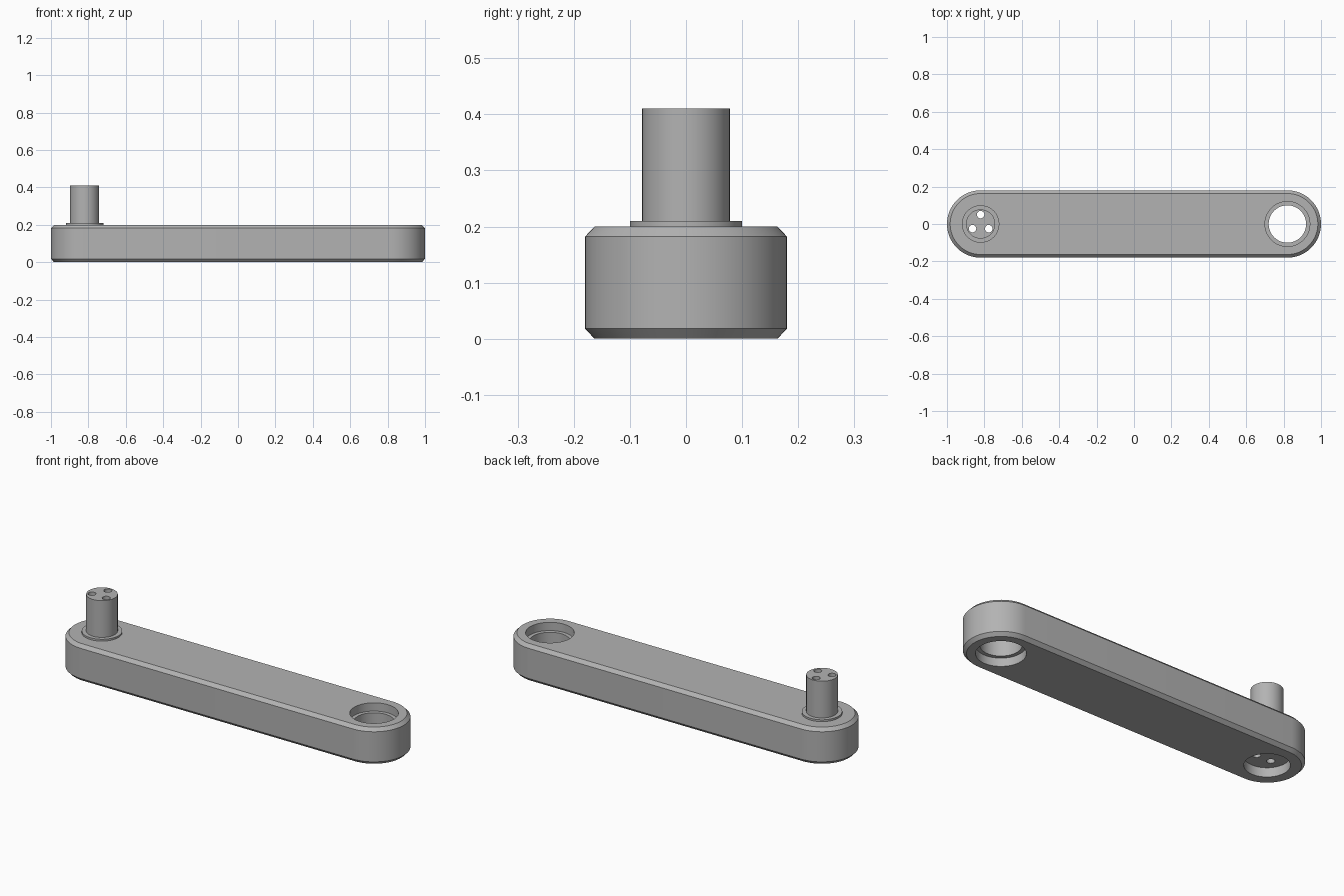
import bpy
import bmesh
from math import sin, cos, pi, radians

cube = bpy.data.objects.get("Cube")
if cube:
    bpy.data.objects.remove(cube, do_unlink=True)

END = 0.82      # distance of each round end's centre from the middle
SEG = 64

grey = bpy.data.materials.new("satin grey")
grey.use_nodes = True
colour = (0.45, 0.45, 0.45, 1)
grey.diffuse_color = colour
grey.node_tree.nodes["Principled BSDF"].inputs["Base Color"].default_value = colour


def stack(name, rings, x=0, y=0, half=0):
    """Closed solid from (radius, z) rings; half stretches the circles into slots."""
    bm = bmesh.new()
    count = SEG + 2 if half else SEG
    loops = []
    for r, z in rings:
        loop = []
        for i in range(count):
            if half:
                side = 1 if i <= SEG // 2 else -1
                step = i if side > 0 else i - 1
                a = 2 * pi * step / SEG - pi / 2
            else:
                side, a = 0, 2 * pi * i / SEG
            loop.append(bm.verts.new((x + side * half + r * cos(a), y + r * sin(a), z)))
        loops.append(loop)
    for low, high in zip(loops, loops[1:]):
        for i in range(count):
            j = (i + 1) % count
            bm.faces.new((low[i], low[j], high[j], high[i]))
    bm.faces.new(loops[0][::-1])
    bm.faces.new(loops[-1])
    mesh = bpy.data.meshes.new(name)
    bm.to_mesh(mesh)
    bm.free()
    mesh.materials.append(grey)
    obj = bpy.data.objects.new(name, mesh)
    bpy.context.collection.objects.link(obj)
    return obj


def activate(obj):
    bpy.ops.object.select_all(action='DESELECT')
    obj.select_set(True)
    bpy.context.view_layer.objects.active = obj


def cut(obj, cutter):
    cutter.hide_render = True
    mod = obj.modifiers.new("cut", 'BOOLEAN')
    mod.operation = 'DIFFERENCE'
    mod.solver = 'EXACT'
    mod.object = cutter
    activate(obj)
    bpy.ops.object.modifier_apply(modifier=mod.name)


# Chamfered bar with rounded ends
arm = stack("arm", [(0.163, 0), (0.18, 0.018), (0.18, 0.182), (0.163, 0.2)], half=END)

# Shouldered pin standing on one end
pin = stack("pin", [(0.1, 0.2), (0.1, 0.21), (0.078, 0.21), (0.078, 0.41)], x=-END)

cutters = []

# Through hole with a wider seat at each mouth, leaving a lip in the middle
socket = stack("socket_cutter", [(0.12, -0.1), (0.12, 0.045), (0.1, 0.045),
                                 (0.1, 0.155), (0.12, 0.155), (0.12, 0.3)], x=END)
# Round recess under the pin
recess = stack("recess_cutter", [(0.11, -0.1), (0.11, 0.05)], x=-END)
for cutter in (socket, recess):
    cut(arm, cutter)
    cutters.append(cutter)

# Three bores running down through the pin into the recess
for k in range(3):
    a = pi / 2 + k * 2 * pi / 3
    bore = stack("bore_cutter", [(0.02, 0.02), (0.02, 0.5)],
                 x=-END + 0.05 * cos(a), y=0.05 * sin(a))
    cut(arm, bore)
    cut(pin, bore)
    cutters.append(bore)

for cutter in cutters:
    bpy.data.objects.remove(cutter, do_unlink=True)

for obj in (arm, pin):
    activate(obj)
    bpy.ops.object.shade_smooth_by_angle(angle=radians(30))
